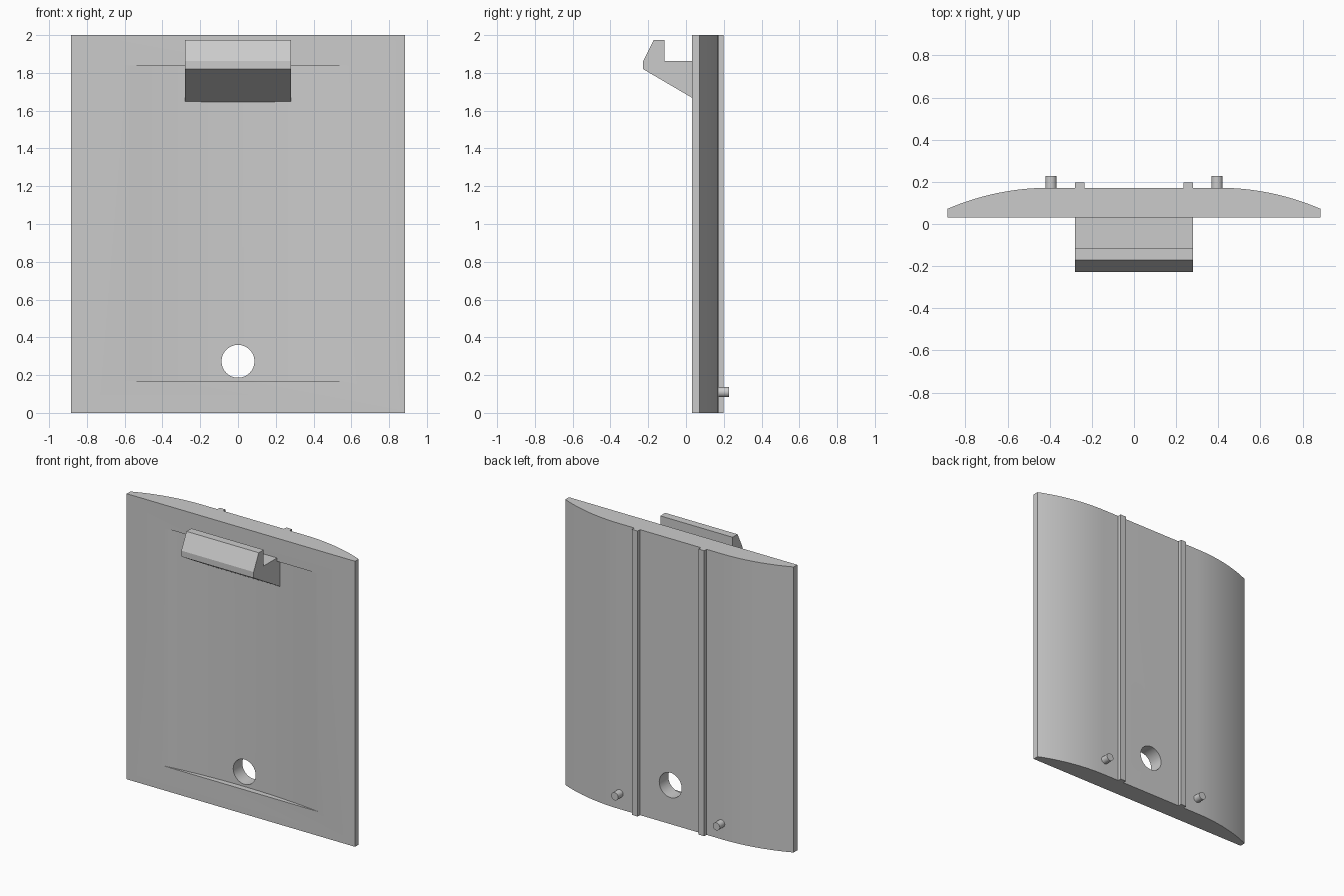
import bpy, bmesh, math
from mathutils import Matrix

cube = bpy.data.objects.get("Cube")
if cube:
    bpy.data.objects.remove(cube, do_unlink=True)

grey = bpy.data.materials.new("plain grey")
grey.use_nodes = True
grey.diffuse_color = (0.6, 0.6, 0.6, 1)
grey.node_tree.nodes["Principled BSDF"].inputs["Base Color"].default_value = (0.6, 0.6, 0.6, 1)

FRONT, BACK, HALF_W, HEIGHT = 0.032, 0.172, 0.885, 2.0


def finish(name, bm):
    bmesh.ops.recalc_face_normals(bm, faces=bm.faces)
    mesh = bpy.data.meshes.new(name)
    bm.to_mesh(mesh)
    bm.free()
    mesh.materials.append(grey)
    obj = bpy.data.objects.new(name, mesh)
    bpy.context.collection.objects.link(obj)
    return obj


def prism(name, points, offset):
    """Extrude a closed 3D outline along an offset."""
    bm = bmesh.new()
    face = bm.faces.new([bm.verts.new(p) for p in points])
    out = bmesh.ops.extrude_face_region(bm, geom=[face])
    moved = [v for v in out["geom"] if isinstance(v, bmesh.types.BMVert)]
    bmesh.ops.translate(bm, verts=moved, vec=offset)
    return finish(name, bm)


def rod(name, x, z, radius, y0, y1, sides):
    """Cylinder lying along the y axis."""
    bm = bmesh.new()
    place = Matrix.Translation((x, (y0 + y1) / 2, z)) @ Matrix.Rotation(math.pi / 2, 4, "X")
    bmesh.ops.create_cone(bm, cap_ends=True, segments=sides, radius1=radius,
                          radius2=radius, depth=y1 - y0, matrix=place)
    return finish(name, bm)


def smooth(obj):
    bpy.ops.object.select_all(action="DESELECT")
    obj.select_set(True)
    bpy.context.view_layer.objects.active = obj
    bpy.ops.object.shade_smooth_by_angle(angle=math.radians(25))


def cut(target, cutter):
    mod = target.modifiers.new(cutter.name, "BOOLEAN")
    mod.operation = "DIFFERENCE"
    mod.solver = "EXACT"
    mod.object = cutter
    bpy.context.view_layer.objects.active = target
    bpy.ops.object.select_all(action="DESELECT")
    target.select_set(True)
    bpy.ops.object.modifier_apply(modifier=mod.name)
    bpy.data.objects.remove(cutter, do_unlink=True)


# Panel: flat front, back flat in the middle and rounded off to thin sides
flat, drop, steps = 0.4, 0.1, 16
run = HALF_W - flat
radius = (run ** 2 + drop ** 2) / (2 * drop)
sweep = math.asin(run / radius)
arc = [(flat + radius * math.sin(sweep * i / steps),
        BACK - radius * (1 - math.cos(sweep * i / steps))) for i in range(steps + 1)]
outline = [(HALF_W, FRONT)] + arc[::-1] + [(-x, y) for x, y in arc] + [(-HALF_W, FRONT)]
panel = prism("panel", [(x, y, 0) for x, y in outline], (0, 0, HEIGHT))

# Shallow scooped recess in the front
half, depth, steps = 0.6, 0.04, 32
radius = (half ** 2 + depth ** 2) / (2 * depth)
sweep = math.asin(half / radius)
scoop = [(radius * math.sin(sweep * (2 * i / steps - 1)),
          FRONT + depth - radius * (1 - math.cos(sweep * (2 * i / steps - 1))))
         for i in range(steps + 1)]
scoop += [(half, FRONT - 0.05), (-half, FRONT - 0.05)]
cut(panel, prism("recess_cutter", [(x, y, 0.17) for x, y in scoop], (0, 0, 1.668)))

# Round hole near the bottom
cut(panel, rod("hole_cutter", 0, 0.273, 0.087, -0.2, 0.4, 48))
smooth(panel)

# Upturned hook on the front
hook = [(0.08, 1.64), (-0.227, 1.82), (-0.227, 1.862), (-0.17, 1.975),
        (-0.115, 1.975), (-0.115, 1.862), (0.08, 1.862)]
prism("hook", [(-0.28, y, z) for y, z in hook], (0.56, 0, 0))

# Two ribs and two pins on the back
for side, sign in (("left", 1), ("right", -1)):
    rib = [(0.236, 0.16), (0.28, 0.16), (0.28, 0.198), (0.236, 0.198)]
    prism(side + "_rib", [(sign * x, y, 0) for x, y in rib], (0, 0, HEIGHT))
    smooth(rod(side + "_pin", sign * 0.394, 0.11, 0.027, 0.14, 0.227, 24))
